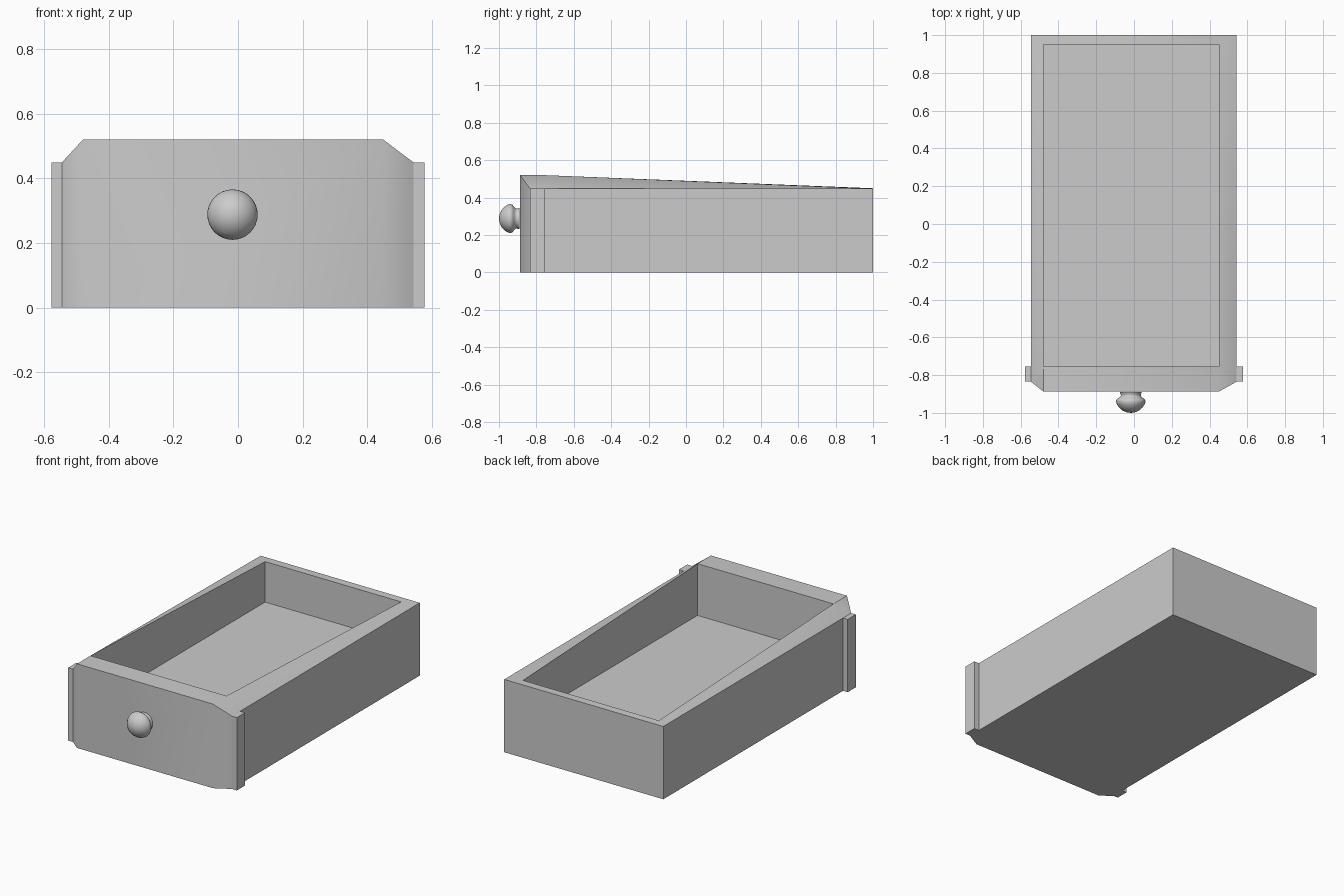
import bpy, bmesh
from math import radians, sin, cos, pi

if "Cube" in bpy.data.objects:
    bpy.data.objects.remove(bpy.data.objects["Cube"])


def finish(name, bm, angle):
    bmesh.ops.recalc_face_normals(bm, faces=bm.faces)
    mesh = bpy.data.meshes.new(name)
    bm.to_mesh(mesh)
    bm.free()
    obj = bpy.data.objects.new(name, mesh)
    bpy.context.collection.objects.link(obj)
    bpy.ops.object.select_all(action='DESELECT')
    obj.select_set(True)
    bpy.context.view_layer.objects.active = obj
    if angle:
        bpy.ops.object.shade_smooth_by_angle(angle=radians(angle))
    return obj


def bridge(bm, a, b):
    n = len(a)
    for i in range(n):
        j = (i + 1) % n
        bm.faces.new((a[i], a[j], b[j], b[i]))


# Drawer body: chamfered outline, sloping rim and recessed tray
XL, XR, IL, IR = -0.545, 0.543, -0.48, 0.45
LOW, HIGH, FLOOR = 0.45, 0.52, 0.20
outer = [(XL, 1.0, LOW), (XL, -0.835, LOW), (IL, -0.887, HIGH),
         (IR, -0.887, HIGH), (XR, -0.835, LOW), (XR, 1.0, LOW)]
inner = [(IL, 0.95, LOW), (IL, -0.755, HIGH), (IR, -0.755, HIGH), (IR, 0.95, LOW)]
bm = bmesh.new()
base = [bm.verts.new((x, y, 0)) for x, y, z in outer]
top = [bm.verts.new(p) for p in outer]
lip = [bm.verts.new(p) for p in inner]
tray = [bm.verts.new((x, y, FLOOR)) for x, y, z in inner]
bm.faces.new(base)
bm.faces.new(tray)
bridge(bm, base, top)
bridge(bm, lip, tray)
for o, i in (((0, 1), (1, 0)), ((2, 3), (2, 1)), ((4, 5), (3, 2)), ((5, 0), (0, 3))):
    bm.faces.new([top[k] for k in o] + [lip[k] for k in i])
bm.faces.new((top[1], top[2], lip[1]))
bm.faces.new((top[3], top[4], lip[2]))
finish("drawer_body", bm, 40)

# Narrow stop strips on both sides of the front
for name, x0, x1 in (("left_stop", -0.577, XL), ("right_stop", XR, 0.577)):
    bm = bmesh.new()
    ring = [(x0, -0.835), (x1, -0.835), (x1, -0.755), (x0, -0.755)]
    lo = [bm.verts.new((x, y, 0)) for x, y in ring]
    hi = [bm.verts.new((x, y, LOW)) for x, y in ring]
    bm.faces.new(lo)
    bm.faces.new(hi)
    bridge(bm, lo, hi)
    finish(name, bm, 0)

# Knob: lathed mushroom profile (radius, y) around a front-to-back axis
profile = [(0.022, -0.997), (0.043, -0.988), (0.062, -0.972), (0.074, -0.954),
           (0.078, -0.938), (0.074, -0.928), (0.062, -0.919), (0.053, -0.910),
           (0.053, -0.902), (0.057, -0.896), (0.057, -0.890)]
N = 32
bm = bmesh.new()
rings = [[bm.verts.new((-0.017 + r * cos(2 * pi * k / N), y,
                        0.288 + r * sin(2 * pi * k / N))) for k in range(N)]
         for r, y in profile]
for a, b in zip(rings, rings[1:]):
    bridge(bm, a, b)
tip = bm.verts.new((-0.017, -1.0, 0.288))
for k in range(N):
    bm.faces.new((rings[0][k], rings[0][(k + 1) % N], tip))
bm.faces.new(rings[-1])
finish("knob", bm, 45)
